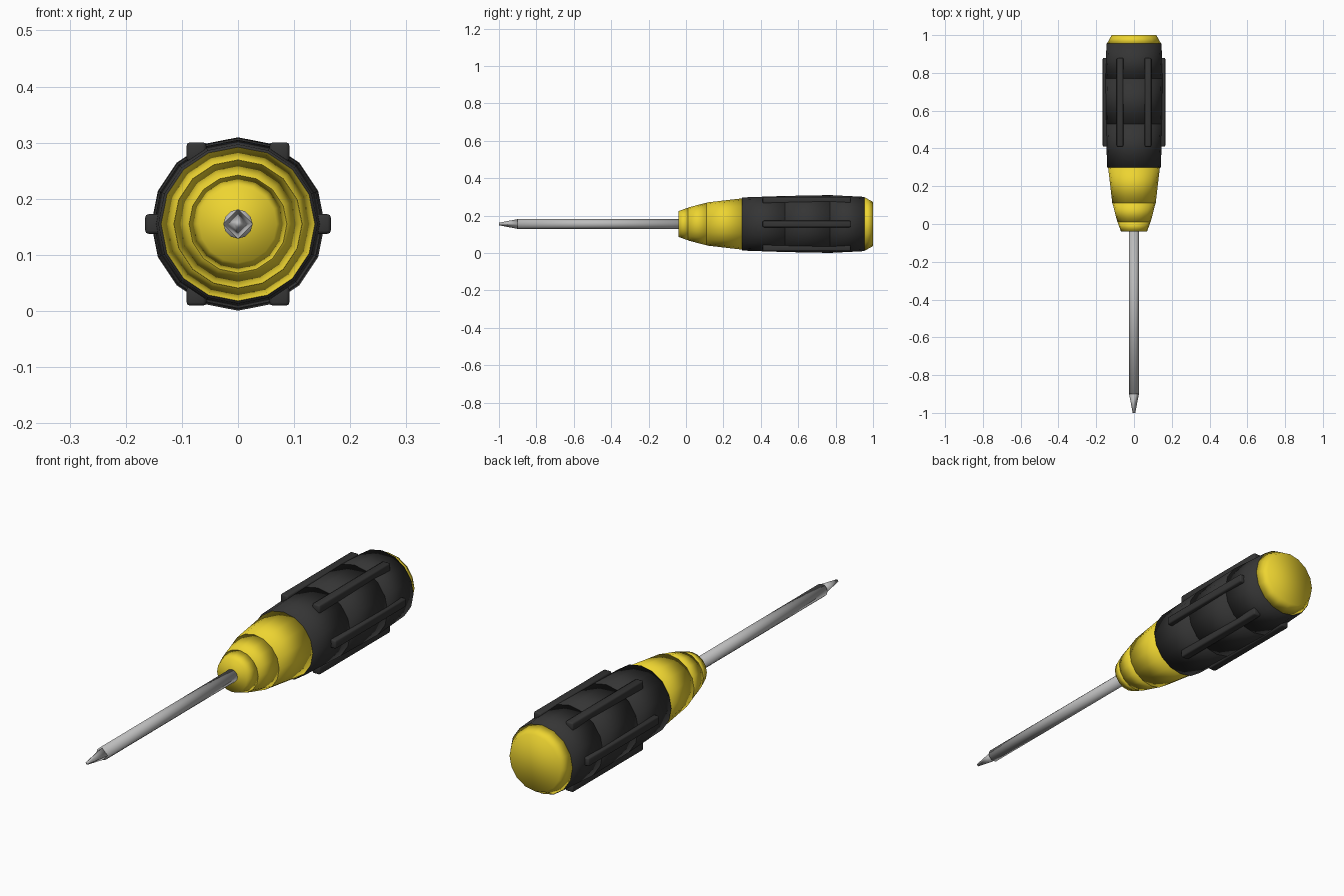
import bpy
import math

if "Cube" in bpy.data.objects:
    bpy.data.objects.remove(bpy.data.objects["Cube"])

AXIS_Z = 0.155


def material(name, color):
    m = bpy.data.materials.new(name)
    m.diffuse_color = color
    m.use_nodes = True
    m.node_tree.nodes["Principled BSDF"].inputs["Base Color"].default_value = m.diffuse_color
    return m


yellow = material("yellow_plastic", (0.85, 0.66, 0.03, 1))
black = material("black_rubber", (0.035, 0.035, 0.035, 1))
steel = material("steel", (0.5, 0.5, 0.5, 1))


def frustum(name, y0, y1, r0, r1, mat, sides=16, smooth=True):
    """Tapered cylinder along y, from y0 (front) to y1 (back)."""
    bpy.ops.mesh.primitive_cone_add(
        vertices=sides, radius1=r0, radius2=r1, depth=y1 - y0,
        location=(0, (y0 + y1) / 2, AXIS_Z), rotation=(-math.pi / 2, 0, 0))
    ob = bpy.context.object
    ob.name = name
    ob.data.materials.append(mat)
    if smooth:
        bpy.ops.object.shade_smooth()
    return ob


# Yellow collar and handle neck
frustum("collar", -0.04, 0.01, 0.069, 0.087, yellow)
frustum("neck_front", 0.01, 0.11, 0.088, 0.114, yellow)
frustum("neck_back", 0.11, 0.30, 0.115, 0.137, yellow)

# Black grip segments
frustum("grip_front", 0.30, 0.53, 0.142, 0.150, black)
frustum("grip_middle", 0.53, 0.77, 0.150, 0.1545, black)
frustum("grip_back", 0.77, 0.955, 0.1545, 0.145, black)

# Yellow end cap
frustum("end_cap", 0.955, 1.0, 0.143, 0.118, yellow)

# Six raised grip ribs
for i in range(6):
    a = i * math.pi / 3
    bpy.ops.mesh.primitive_cube_add(
        size=1, location=(0.148 * math.cos(a), 0.645, AXIS_Z + 0.148 * math.sin(a)))
    rib = bpy.context.object
    rib.name = f"grip_rib_{i + 1}"
    rib.scale = (0.035, 0.47, 0.035)
    bpy.ops.object.transform_apply(location=False, rotation=False, scale=True)
    rib.data.materials.append(black)
    bevel = rib.modifiers.new("rounded_edges", 'BEVEL')
    bevel.width = 0.006
    bevel.segments = 2
    bpy.ops.object.shade_smooth()

# Steel shaft and four-sided tip
frustum("shaft", -0.90, 0.0, 0.026, 0.026, steel, 12)
frustum("tip", -1.0, -0.90, 0.007, 0.026, steel, 4)
